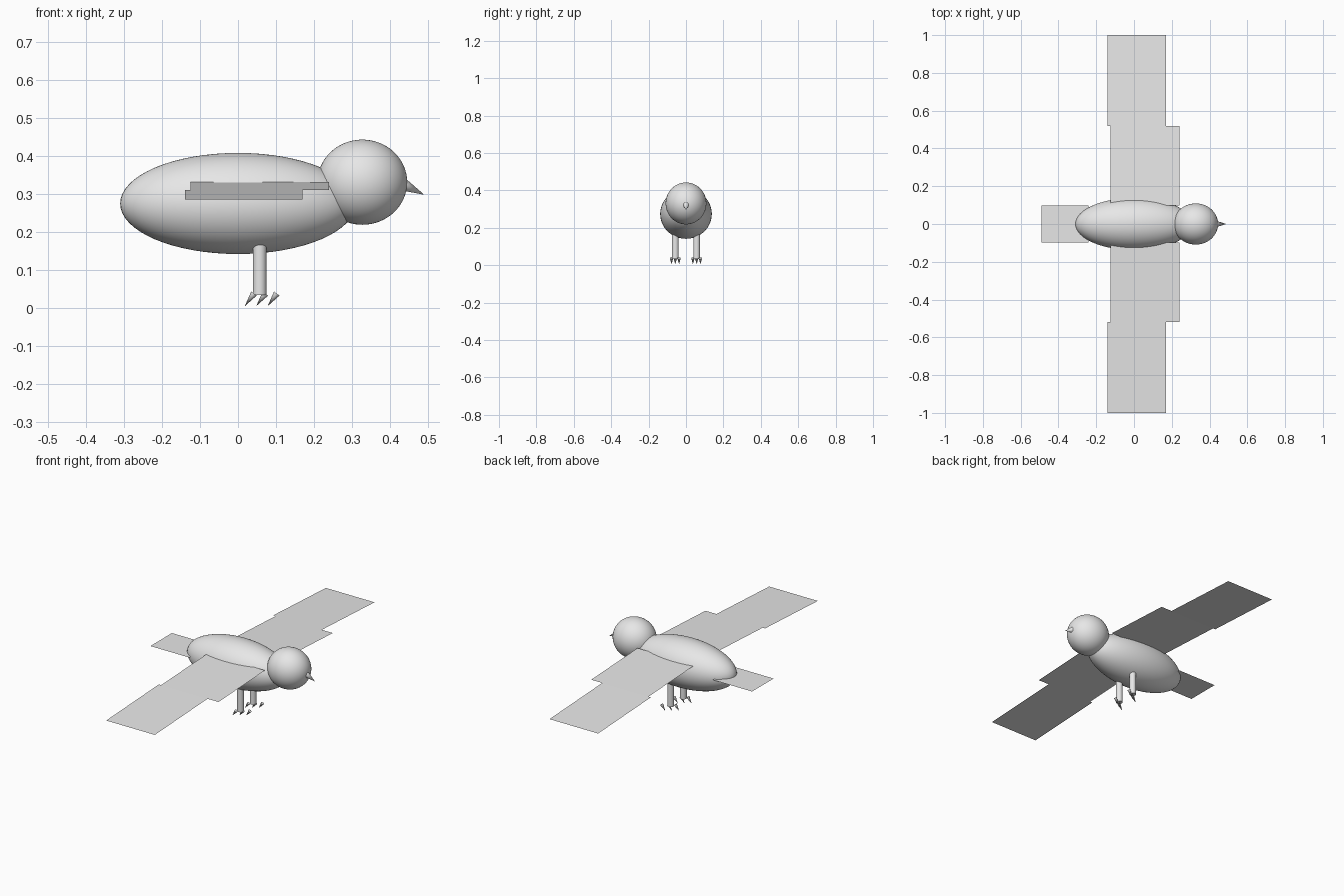
import bpy
from mathutils import Vector

cube = bpy.data.objects.get("Cube")
if cube:
    bpy.data.objects.remove(cube, do_unlink=True)

GREY = (0.8, 0.8, 0.8, 1)
grey = bpy.data.materials.new("plain grey")
grey.use_nodes = True
grey.diffuse_color = GREY
grey.node_tree.nodes["Principled BSDF"].inputs["Base Color"].default_value = GREY


def finish(name, smooth=True):
    ob = bpy.context.object
    ob.name = name
    ob.data.materials.append(grey)
    if smooth:
        bpy.ops.object.shade_smooth_by_angle()
    return ob


def ellipsoid(name, centre, radii):
    bpy.ops.mesh.primitive_uv_sphere_add(segments=64, ring_count=32, radius=1, location=centre)
    bpy.context.object.scale = radii
    bpy.ops.object.transform_apply(location=False, rotation=False, scale=True)
    return finish(name)


def cone(name, base, tip, radius, tip_radius=0):
    base, tip = Vector(base), Vector(tip)
    axis = tip - base
    bpy.ops.mesh.primitive_cone_add(vertices=32, radius1=radius, radius2=tip_radius,
                                    depth=axis.length, location=(base + tip) / 2)
    bpy.context.object.rotation_euler = axis.to_track_quat('Z', 'Y').to_euler()
    return finish(name)


def sheet(name, x0, x1, y0, y1, z0, z1):
    """Thin flat panel whose height runs from z0 at y0 to z1 at y1."""
    mesh = bpy.data.meshes.new(name)
    corners = [(x0, y0, z0), (x1, y0, z0), (x1, y1, z1), (x0, y1, z1)]
    if y1 < y0:
        corners.reverse()
    mesh.from_pydata(corners, [], [range(4)])
    mesh.materials.append(grey)
    bpy.context.collection.objects.link(bpy.data.objects.new(name, mesh))


# Body, head and beak
ellipsoid("body", (0, 0, 0.274), (0.31, 0.138, 0.133))
ellipsoid("head", (0.327, 0, 0.33), (0.118, 0.109, 0.112))
cone("beak", (0.43, 0, 0.326), (0.49, 0, 0.297), 0.018)

# Tail
sheet("tail", -0.49, -0.24, -0.098, 0.098, 0.276, 0.276)

for side, s in (("left", 1), ("right", -1)):
    # Drooping wings, each an inner and an outer panel
    sheet(side + "_inner_wing", -0.125, 0.24, 0.098 * s, 0.52 * s, 0.331, 0.31)
    sheet(side + "_outer_wing", -0.14, 0.17, 0.52 * s, 1.0 * s, 0.31, 0.285)

    # Legs with three backward-pointing claws set on a diagonal
    y = 0.057 * s
    cone(side + "_leg", (0.057, y, 0.033), (0.057, y, 0.18), 0.018, 0.018)
    for i in (-1, 0, 1):
        x, cy = 0.072 + 0.03 * i, y + 0.02 * i
        cone(f"{side}_claw_{i + 2}", (x, cy, 0.037), (x - 0.024, cy, 0.004), 0.009)
